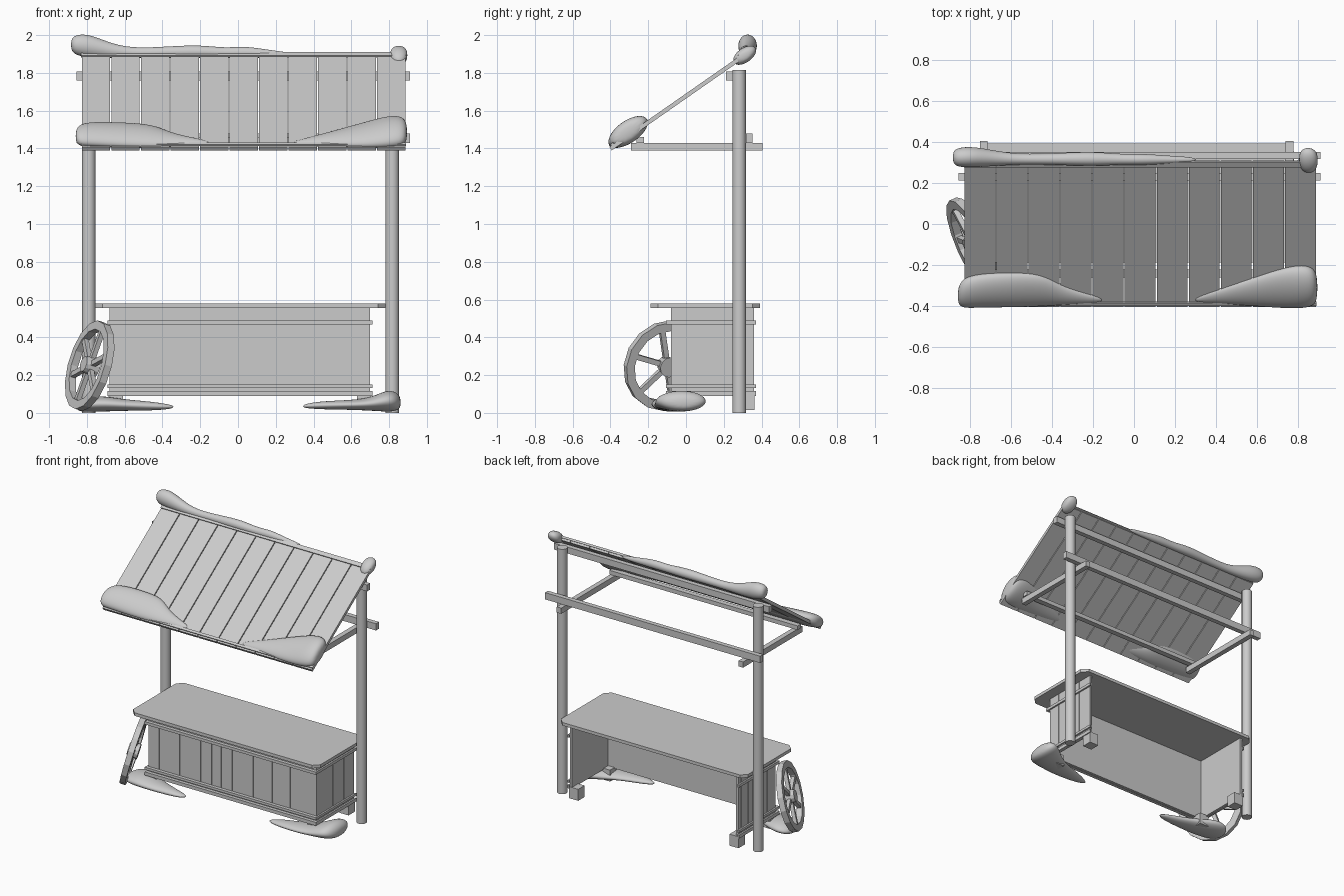
import bpy, bmesh
from math import pi, sin, cos, radians, atan2, hypot
from mathutils import Matrix, Vector


def finish(name, bm, mat=None, smooth=False):
    bmesh.ops.recalc_face_normals(bm, faces=bm.faces)
    me = bpy.data.meshes.new(name)
    bm.to_mesh(me)
    bm.free()
    ob = bpy.data.objects.new(name, me)
    bpy.context.collection.objects.link(ob)
    if mat:
        ob.matrix_world = mat
    if smooth:
        for p in me.polygons:
            p.use_smooth = True
    return ob


def add_box(bm, x, y, z, mat=Matrix()):
    c = Vector([(a[0] + a[1]) / 2 for a in (x, y, z)])
    s = [abs(a[1] - a[0]) for a in (x, y, z)]
    m = mat @ Matrix.Translation(c) @ Matrix.Diagonal((*s, 1))
    bmesh.ops.create_cube(bm, size=1, matrix=m)


def boxes(name, items, mat=None):
    bm = bmesh.new()
    for it in items:
        add_box(bm, *it)
    return finish(name, bm, mat)


def snow(name, sections, tilt=0.0, n=12):
    """Lofted drift: sections of (x, y, z, half width, half height)."""
    bm = bmesh.new()
    rings = []
    for x, y, z, a, b in sections:
        ring = []
        for i in range(n):
            t = 2 * pi * i / n
            u, v = a * cos(t), b * sin(t)
            ring.append(bm.verts.new((x, y + u * cos(tilt) - v * sin(tilt),
                                      z + u * sin(tilt) + v * cos(tilt))))
        rings.append(ring)
    for r, q in zip(rings, rings[1:]):
        for i in range(n):
            bm.faces.new((r[i], r[(i + 1) % n], q[(i + 1) % n], q[i]))
    bm.faces.new(rings[0])
    bm.faces.new(rings[-1])
    ob = finish(name, bm, smooth=True)
    ob.modifiers.new("soft", "SUBSURF").levels = 2
    ob.modifiers["soft"].render_levels = 2


# Round posts
for name, x in (("left_post", -0.79), ("right_post", 0.817)):
    bm = bmesh.new()
    bmesh.ops.create_cone(bm, cap_ends=True, segments=16, radius1=0.036, radius2=0.036,
                          depth=1.815, matrix=Matrix.Translation((x, 0.282, 0.9075)))
    ob = finish(name, bm)
    for p in ob.data.polygons:
        p.use_smooth = len(p.vertices) == 4

# Roof frame
boxes("upper_beam", [((-0.855, 0.91), (0.212, 0.248), (1.76, 1.807))])
boxes("back_beam", [((-0.855, 0.91), (0.317, 0.352), (1.43, 1.48))])
boxes("front_beam", [((-0.76, 0.785), (-0.262, -0.222), (1.43, 1.46))])
boxes("side_arms", [((x, x + 0.037), (-0.29, 0.405), (1.388, 1.43)) for x in (-0.752, 0.74)])

# Sloped roof: local y runs up the slope, local z is the surface normal
slope = atan2(0.495, 0.71)
length = hypot(0.495, 0.71)
roof = Matrix.Translation((0, -0.393, 1.39)) @ Matrix.Rotation(slope, 4, 'X')
w = 1.72 / 11
boxes("roof_planks", [((-0.83 + i * w + 0.003, -0.83 + (i + 1) * w - 0.003),
                       (0, length - 0.01), (0.0, 0.022)) for i in range(11)], roof)
boxes("roof_trims", [((-0.83, 0.89), (0.012, 0.03), (0.018, 0.03)),
                     ((-0.83, 0.89), (length - 0.03, length), (0.015, 0.03))], roof)

# Counter top with clipped corners
bm = bmesh.new()
x0, x1, y0, y1, c = -0.757, 0.78, -0.188, 0.392, 0.04
outline = [(x0 + c, y0), (x1 - c, y0), (x1, y0 + c), (x1, y1 - c),
           (x1 - c, y1), (x0 + c, y1), (x0, y1 - c), (x0, y0 + c)]
f = bm.faces.new([bm.verts.new((x, y, 0.555)) for x, y in outline])
g = bmesh.ops.extrude_face_region(bm, geom=[f])
bmesh.ops.translate(bm, vec=(0, 0, 0.023), verts=[v for v in g["geom"] if isinstance(v, bmesh.types.BMVert)])
finish("counter_top", bm)

# Counter body: thin backing sheets faced with planks, open at the back and below
L, R, F, B = -0.68, 0.70, -0.08, 0.36
Z = (0.092, 0.556)
boxes("counter_backing", [((L + 0.006, R - 0.006), (F + 0.006, F + 0.018), Z),
                          ((L + 0.006, L + 0.018), (F + 0.01, B), Z),
                          ((R - 0.018, R - 0.006), (F + 0.01, B), Z)])
cuts = [L, -0.59, -0.51, -0.42, -0.25, -0.16, -0.08, 0.01, 0.18, 0.335, 0.485, R]
boxes("front_planks", [((a + 0.002, b - 0.002), (F, F + 0.01), Z) for a, b in zip(cuts, cuts[1:])])
cuts = [F, 0.02, 0.11, 0.19, 0.24, 0.325, B]
for name, x in (("left_planks", L), ("right_planks", R - 0.01)):
    boxes(name, [((x, x + 0.01), (a + 0.002, b - 0.002), Z) for a, b in zip(cuts, cuts[1:])])
rails = []
for z in ((0.467, 0.488), (0.132, 0.15), (0.09, 0.115)):
    rails += [((L - 0.012, R + 0.012), (-0.105, F), z),
              ((L - 0.012, L), (F, 0.37), z), ((R, R + 0.012), (F, 0.37), z)]
boxes("counter_rails", rails)
boxes("counter_feet", [((x, x + 0.075), (y, y + 0.075), (0.015, 0.1))
                       for x in (-0.685, 0.63) for y in (-0.085, 0.288)])

# Wheel leaning on the left end, axle along local x
wheel = (Matrix.Translation((-0.785, -0.10, 0.25)) @ Matrix.Rotation(radians(24), 4, 'Z')
         @ Matrix.Rotation(radians(15), 4, 'Y'))
bm = bmesh.new()
N = 16
rings = []
for i in range(N):
    t = 2 * pi * i / N
    rings.append([bm.verts.new((x, r * cos(t), r * sin(t)))
                  for x, r in ((-0.02, 0.196), (0.02, 0.196), (0.02, 0.243), (-0.02, 0.243))])
for i in range(N):
    a, b = rings[i], rings[(i + 1) % N]
    for j in range(4):
        k = (j + 1) % 4
        bm.faces.new((a[j], a[k], b[k], b[j]))
finish("wheel_rim", bm, wheel)
boxes("wheel_spokes", [((-0.013, 0.013), (-0.014, 0.014), (0.03, 0.205),
                        Matrix.Rotation(2 * pi * (i + 0.25) / 6, 4, 'X')) for i in range(6)], wheel)
bm = bmesh.new()
bmesh.ops.create_cone(bm, cap_ends=True, segments=12, radius1=0.055, radius2=0.042, depth=0.075,
                      matrix=Matrix.Rotation(-pi / 2, 4, 'Y'))
finish("wheel_hub", bm, wheel)

# Snow on the roof's lower edge
snow("snow_eave_left", [
    (-0.86, -0.35, 1.465, 0.04, 0.025), (-0.84, -0.34, 1.47, 0.085, 0.045), (-0.77, -0.325, 1.475, 0.10, 0.05),
    (-0.6, -0.32, 1.47, 0.105, 0.045), (-0.45, -0.32, 1.465, 0.10, 0.04),
    (-0.36, -0.345, 1.445, 0.06, 0.028), (-0.25, -0.36, 1.435, 0.035, 0.02),
    (-0.15, -0.37, 1.43, 0.012, 0.008)], slope)
snow("snow_eave_right", [
    (0.29, -0.37, 1.43, 0.012, 0.008), (0.42, -0.35, 1.44, 0.045, 0.022),
    (0.58, -0.33, 1.46, 0.085, 0.035), (0.7, -0.315, 1.475, 0.115, 0.047),
    (0.8, -0.305, 1.488, 0.13, 0.062), (0.87, -0.305, 1.49, 0.12, 0.062),
    (0.896, -0.31, 1.485, 0.07, 0.035)], slope)

# Snow along the ridge
snow("snow_ridge", [
    (-0.885, 0.325, 1.95, 0.028, 0.03), (-0.86, 0.325, 1.948, 0.05, 0.057), (-0.79, 0.327, 1.943, 0.053, 0.065),
    (-0.7, 0.322, 1.922, 0.042, 0.047), (-0.57, 0.315, 1.903, 0.025, 0.026),
    (-0.36, 0.317, 1.91, 0.03, 0.032), (-0.2, 0.318, 1.913, 0.038, 0.037),
    (-0.07, 0.315, 1.905, 0.026, 0.027), (0.04, 0.315, 1.91, 0.03, 0.034),
    (0.16, 0.314, 1.9, 0.02, 0.022), (0.31, 0.314, 1.893, 0.012, 0.012)])
snow("snow_ridge_end", [
    (0.805, 0.315, 1.893, 0.03, 0.02), (0.822, 0.312, 1.893, 0.065, 0.036),
    (0.85, 0.31, 1.893, 0.075, 0.042), (0.88, 0.31, 1.893, 0.065, 0.036),
    (0.897, 0.312, 1.893, 0.03, 0.02)], slope)

# Snow drifts on the ground
snow("snow_ground_left", [
    (-0.85, -0.06, 0.03, 0.04, 0.02), (-0.82, -0.06, 0.04, 0.10, 0.035), (-0.73, -0.07, 0.05, 0.12, 0.046),
    (-0.62, -0.10, 0.042, 0.085, 0.032), (-0.48, -0.12, 0.037, 0.05, 0.026),
    (-0.38, -0.125, 0.033, 0.03, 0.016), (-0.34, -0.125, 0.032, 0.01, 0.006)])
snow("snow_ground_right", [
    (0.34, -0.12, 0.035, 0.01, 0.008), (0.42, -0.115, 0.04, 0.045, 0.022),
    (0.58, -0.10, 0.042, 0.075, 0.026), (0.7, -0.06, 0.045, 0.105, 0.034),
    (0.79, -0.025, 0.065, 0.145, 0.062), (0.84, -0.015, 0.06, 0.12, 0.052),
    (0.862, -0.01, 0.055, 0.05, 0.025)])
